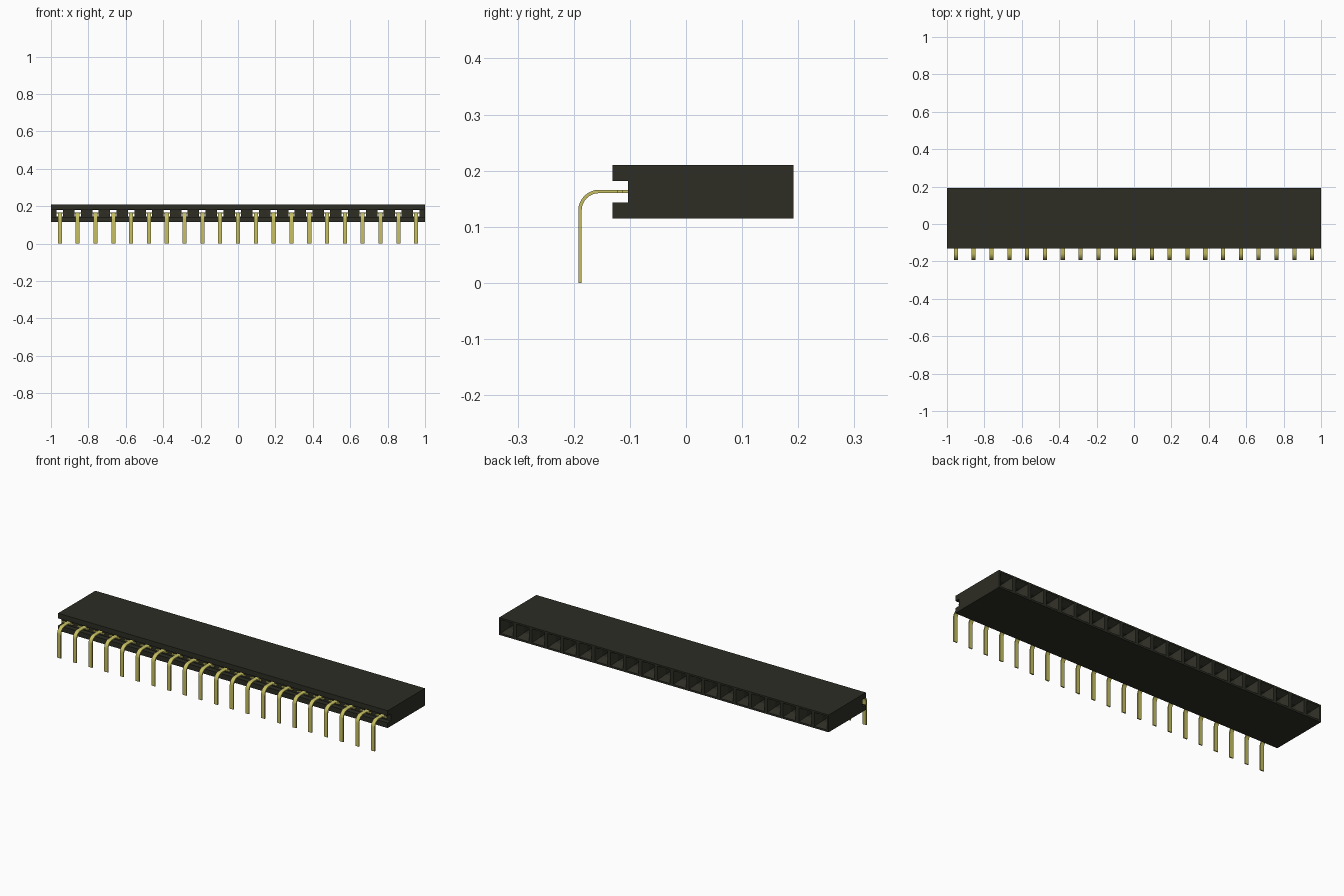
import bpy, bmesh, math
from mathutils import Vector

cube = bpy.data.objects.get("Cube")
if cube:
    bpy.data.objects.remove(cube, do_unlink=True)

COUNT, PITCH = 21, 2 / 21
AXIS_Z = 0.163
XS = [(i - (COUNT - 1) / 2) * PITCH for i in range(COUNT)]


def material(name, rgb):
    m = bpy.data.materials.new(name)
    m.use_nodes = True
    m.diffuse_color = (*rgb, 1)
    m.node_tree.nodes["Principled BSDF"].inputs["Base Color"].default_value = (*rgb, 1)
    return m


def make_object(name, bm, mat):
    bmesh.ops.recalc_face_normals(bm, faces=bm.faces)
    mesh = bpy.data.meshes.new(name)
    bm.to_mesh(mesh)
    bm.free()
    mesh.materials.append(mat)
    ob = bpy.data.objects.new(name, mesh)
    bpy.context.collection.objects.link(ob)
    return ob


def extrude_profile(bm, profile, x0, x1):
    """Prism along x from a closed list of (y, z) points."""
    face = bm.faces.new([bm.verts.new((x0, y, z)) for y, z in profile])
    out = bmesh.ops.extrude_face_region(bm, geom=[face])["geom"]
    verts = [v for v in out if isinstance(v, bmesh.types.BMVert)]
    bmesh.ops.translate(bm, verts=verts, vec=(x1 - x0, 0, 0))


def loft_squares(bm, x, sections):
    """Closed square loft along y from (y, half width) sections."""
    rings = []
    for y, h in sections:
        rings.append([bm.verts.new((x + sx * h, y, AXIS_Z + sz * h))
                      for sx, sz in ((-1, -1), (1, -1), (1, 1), (-1, 1))])
    for a, b in zip(rings, rings[1:]):
        for i in range(4):
            j = (i + 1) % 4
            bm.faces.new((a[i], a[j], b[j], b[i]))
    bm.faces.new(rings[0])
    bm.faces.new(rings[-1])


black = material("black plastic", (0.026, 0.026, 0.018))
gold = material("gold plated metal", (0.56, 0.52, 0.12))

# Housing with a long slot along its front
Y0, Y1, Z0, Z1 = -0.131, 0.192, 0.115, 0.21
SLOT_Y, SLOT_Z0, SLOT_Z1 = -0.103, 0.143, 0.182
bm = bmesh.new()
extrude_profile(bm, [(Y0, Z0), (Y1, Z0), (Y1, Z1), (Y0, Z1), (Y0, SLOT_Z1),
                     (SLOT_Y, SLOT_Z1), (SLOT_Y, SLOT_Z0), (Y0, SLOT_Z0)], -1, 1)
housing = make_object("housing", bm, black)

# Funnel-mouthed sockets cut through from the back
bm = bmesh.new()
for x in XS:
    loft_squares(bm, x, [(SLOT_Y - 0.01, 0.017), (0.155, 0.017),
                         (Y1, 0.038), (Y1 + 0.01, 0.038)])
cutter = make_object("socket_cutter", bm, black)
cutter.hide_render = True
cutter.hide_viewport = True
cut = housing.modifiers.new("sockets", "BOOLEAN")
cut.operation = "DIFFERENCE"
cut.solver = "EXACT"
cut.object = cutter

# Flat pins bent down at the front, each with a small cross tab
THICK, RADIUS, BACK = 0.006, 0.037, -0.08
LEG_Y = -0.192
TOP = AXIS_Z + THICK / 2
centre = Vector((LEG_Y + RADIUS, TOP - RADIUS))


def bend(radius):
    return [centre + radius * Vector((-math.sin(a), math.cos(a)))
            for a in (math.pi / 2 * k / 8 for k in range(9))]


outer = [(BACK, TOP)] + [tuple(p) for p in bend(RADIUS)] + [(LEG_Y, 0)]
inner = [(BACK, TOP - THICK)] + [tuple(p) for p in bend(RADIUS - THICK)] + [(LEG_Y + THICK, 0)]
pin_profile = outer + inner[::-1]
tab_profile = [(-0.123, TOP - THICK), (-0.112, TOP - THICK), (-0.112, TOP), (-0.123, TOP)]

for n, x in enumerate(XS, 1):
    bm = bmesh.new()
    extrude_profile(bm, pin_profile, x - 0.011, x + 0.011)
    for side in (-1, 1):
        extrude_profile(bm, tab_profile, x + side * 0.011, x + side * 0.034)
    pin = make_object(f"pin_{n:02d}", bm, gold)
    bpy.ops.object.select_all(action="DESELECT")
    pin.select_set(True)
    bpy.context.view_layer.objects.active = pin
    bpy.ops.object.shade_smooth_by_angle(angle=math.radians(30))
